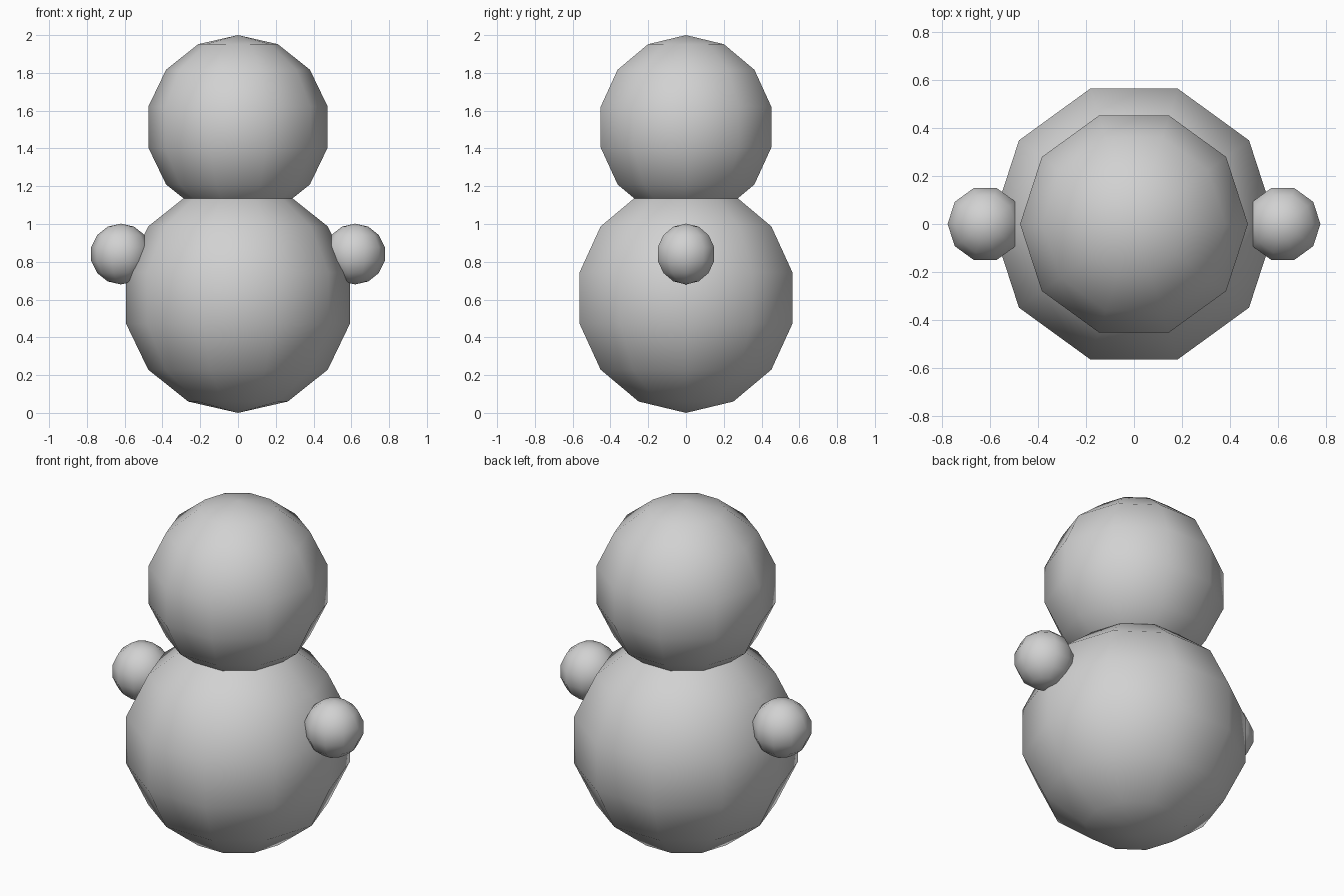
import bpy, bmesh, math
from mathutils import Vector

if "Cube" in bpy.data.objects:
    bpy.data.objects.remove(bpy.data.objects["Cube"])

# Single flat grey
grey = bpy.data.materials.new("light_grey")
grey.diffuse_color = (0.64, 0.64, 0.64, 1)
grey.use_nodes = True
grey.node_tree.nodes["Principled BSDF"].inputs["Base Color"].default_value = grey.diffuse_color

SIDES, BANDS = 10, 7


def ball(name, centre, radius):
    """Low-poly smooth ball: half-circle profile spun about z, corner on the x axis."""
    bm = bmesh.new()
    verts = []
    for i in range(BANDS + 1):
        a = math.pi * i / BANDS
        verts.append(bm.verts.new((radius * math.sin(a), 0, radius * math.cos(a))))
    edges = [bm.edges.new(pair) for pair in zip(verts, verts[1:])]
    bmesh.ops.spin(bm, geom=verts + edges, cent=(0, 0, 0), axis=(0, 0, 1),
                   angle=2 * math.pi, steps=SIDES)
    bmesh.ops.remove_doubles(bm, verts=bm.verts, dist=0.001)
    bmesh.ops.recalc_face_normals(bm, faces=bm.faces)
    for f in bm.faces:
        f.smooth = True
    mesh = bpy.data.meshes.new(name)
    bm.to_mesh(mesh)
    bm.free()
    mesh.materials.append(grey)
    obj = bpy.data.objects.new(name, mesh)
    obj.location = Vector(centre)
    bpy.context.collection.objects.link(obj)
    return obj


# Body and head
ball("body", (0, 0, 0.608), 0.608)
ball("head", (0, 0, 1.513), 0.487)

# Hands on both sides
for side, x in (("left", -0.62), ("right", 0.62)):
    ball(side + "_hand", (x, 0, 0.841), 0.161)
